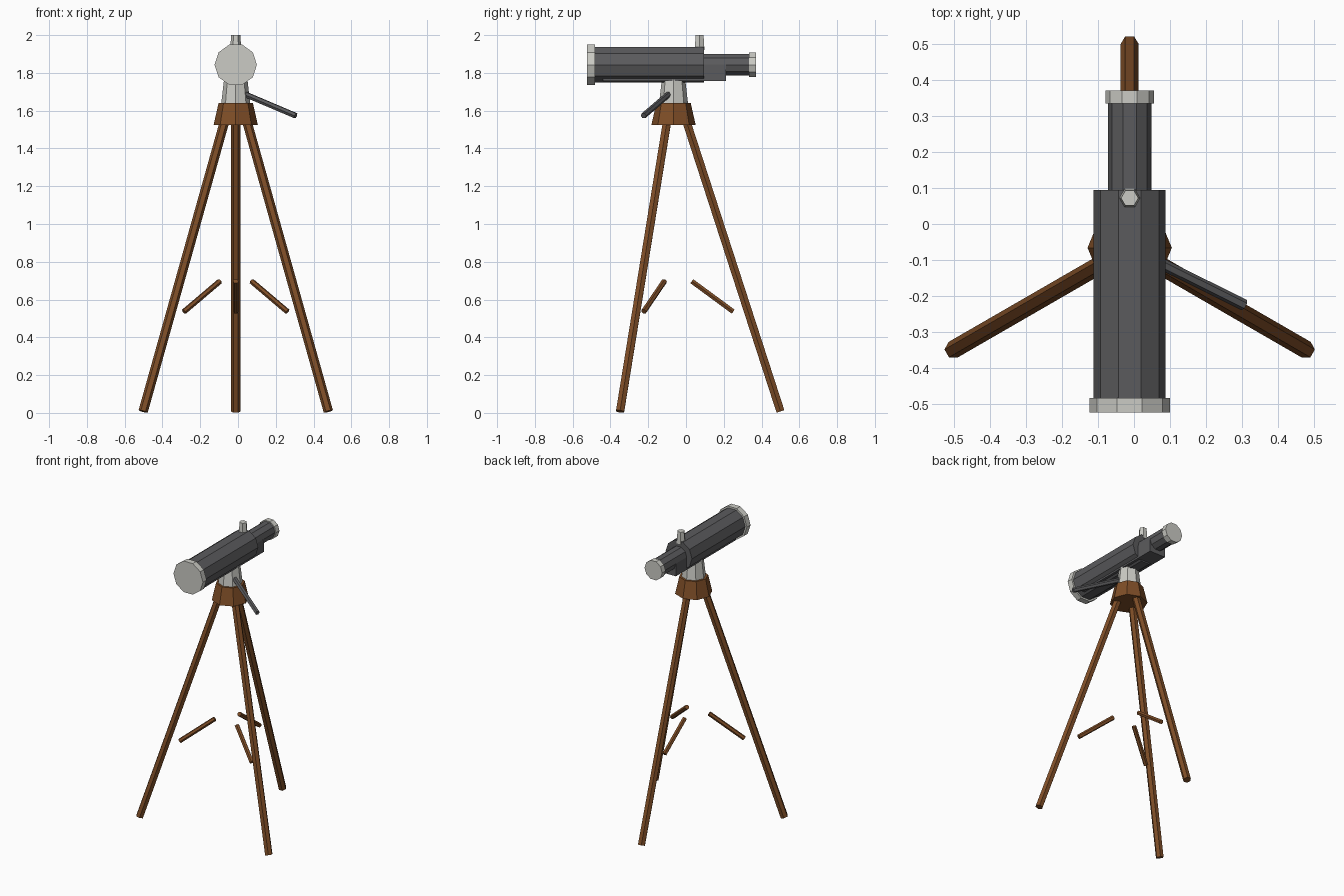
import bpy, math
from mathutils import Vector

if "Cube" in bpy.data.objects:
    bpy.data.objects.remove(bpy.data.objects["Cube"], do_unlink=True)


def material(name, rgb):
    m = bpy.data.materials.new(name)
    m.use_nodes = True
    m.diffuse_color = (*rgb, 1)
    m.node_tree.nodes["Principled BSDF"].inputs["Base Color"].default_value = (*rgb, 1)
    return m


wood = material("brown_wood", (0.21, 0.075, 0.02))
metal = material("light_metal", (0.6, 0.6, 0.56))
dark = material("dark_grey", (0.105, 0.105, 0.11))


def add_mesh(name, verts, faces, mat):
    mesh = bpy.data.meshes.new(name)
    mesh.from_pydata(verts, [], faces)
    mesh.materials.append(mat)
    obj = bpy.data.objects.new(name, mesh)
    bpy.context.collection.objects.link(obj)
    return obj


def rod(name, start, end, r0, r1, sides, mat):
    """Flat-sided, optionally tapered rod between two points."""
    start, end = Vector(start), Vector(end)
    axis = (end - start).normalized()
    side = axis.cross(Vector((0, 0, 1)))
    side = side.normalized() if side.length > 0.001 else Vector((1, 0, 0))
    up = axis.cross(side)
    verts = []
    for centre, r in ((start, r0), (end, r1)):
        for i in range(sides):
            a = math.tau * i / sides
            verts.append(centre + r * (math.cos(a) * side + math.sin(a) * up))
    faces = [(i, (i + 1) % sides, sides + (i + 1) % sides, sides + i) for i in range(sides)]
    faces += [tuple(reversed(range(sides))), tuple(range(sides, 2 * sides))]
    return add_mesh(name, verts, faces, mat)


def box(name, low, high, mat):
    verts = [(x, y, z) for x in (low[0], high[0]) for y in (low[1], high[1]) for z in (low[2], high[2])]
    faces = [(0, 1, 3, 2), (4, 6, 7, 5), (0, 4, 5, 1), (2, 3, 7, 6), (0, 2, 6, 4), (1, 5, 7, 3)]
    return add_mesh(name, verts, faces, mat)


CX, CY = -0.012, -0.066   # tripod axis
AXIS_Z = 1.843            # optical axis height


def tube(name, y0, y1, r, mat):
    return rod(name, (CX, y0, AXIS_Z), (CX, y1, AXIS_Z), r, r, 10, mat)


# Optical tubes and end caps
tube("main_tube", -0.485, 0.095, 0.1, dark)
tube("front_cap", -0.523, -0.483, 0.112, metal)
tube("eyepiece_tube", 0.09, 0.337, 0.06, dark)
tube("eyepiece_cap", 0.334, 0.371, 0.067, metal)

# Mounting block under the tubes, and the focus knob on top
box("mounting_block", (CX - 0.06, -0.44, 1.757), (CX + 0.06, 0.213, 1.844), dark)
rod("top_knob", (CX, 0.072, 1.92), (CX, 0.072, 2.0), 0.03, 0.024, 6, metal)

# Tripod head
rod("neck", (CX, CY, 1.635), (CX, CY, 1.765), 0.077, 0.062, 8, metal)
rod("tripod_hub", (CX, CY, 1.525), (CX, CY, 1.64), 0.117, 0.091, 8, wood)
rod("pan_handle", (0.03, -0.088, 1.69), (0.306, -0.225, 1.573), 0.016, 0.016, 6, dark)


# Legs and inner struts, spaced evenly around the axis
def around(angle, radius, z):
    a = math.radians(angle)
    return (CX + radius * math.cos(a), CY + radius * math.sin(a), z)


for label, angle in (("back", 90), ("right", 210), ("left", 330)):
    rod(label + "_leg", around(angle, 0.066, 1.55), around(angle, 0.566, 0.008), 0.025, 0.025, 6, wood)
    rod(label + "_strut", around(angle, 0.097, 0.697), around(angle, 0.316, 0.536), 0.015, 0.015, 6, wood)
